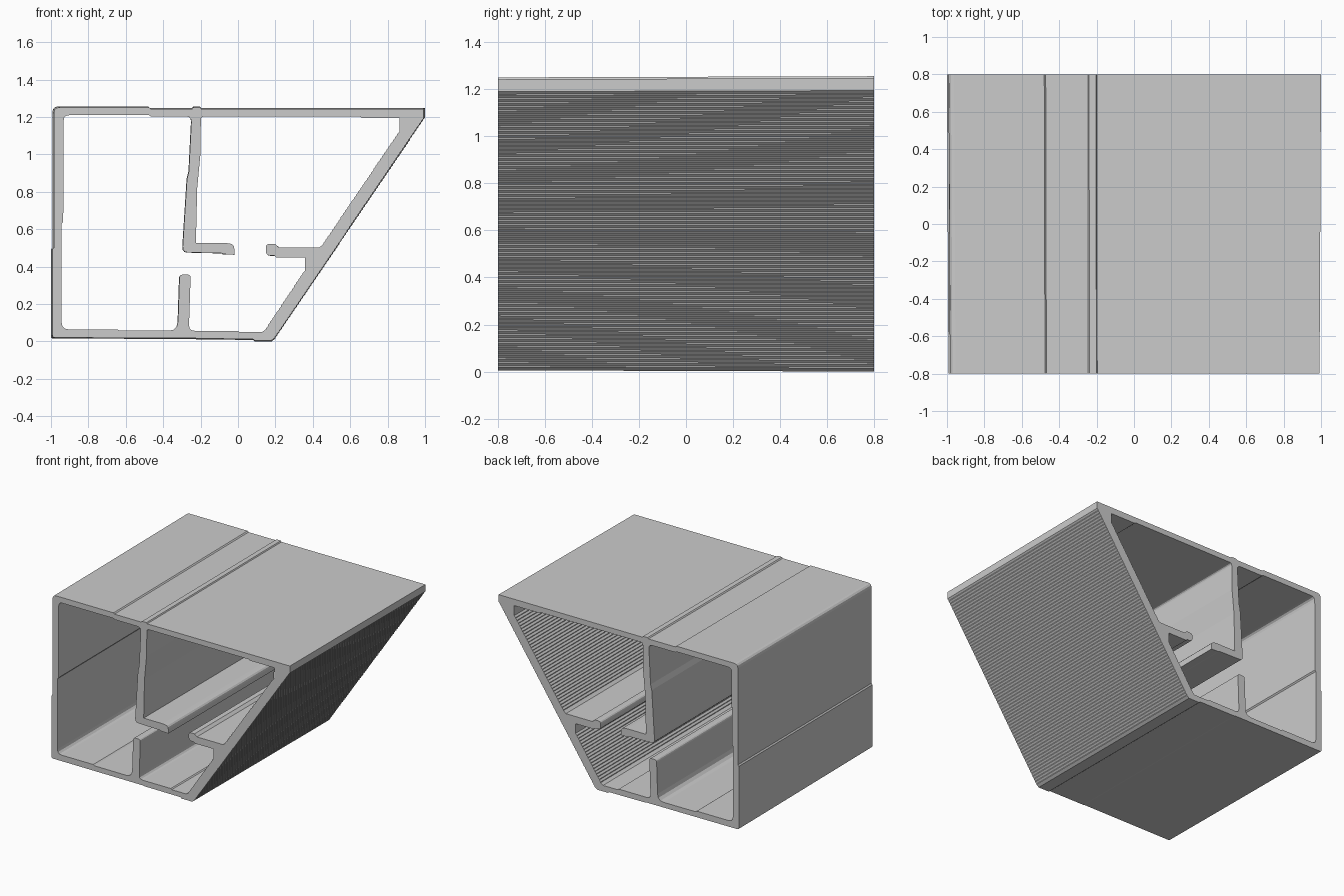
import bpy, bmesh
from mathutils import Vector

if "Cube" in bpy.data.objects:
    bpy.data.objects.remove(bpy.data.objects["Cube"])

HALF_LENGTH = 0.8
FRONT_SCALE = 0.992          # the front end is very slightly smaller
CENTRE = Vector((0, 0.628))


def rounded(corners, segments=3):
    """Corners (x, z[, radius]) -> points, with filleted corners."""
    pts, out = [Vector(c[:2]) for c in corners], []
    for i, c in enumerate(corners):
        r = c[2] if len(c) > 2 else 0
        p = pts[i]
        if not r:
            out.append(p)
            continue
        a = p + (pts[i - 1] - p).normalized() * r
        b = p + (pts[(i + 1) % len(pts)] - p).normalized() * r
        for k in range(segments + 1):
            t = k / segments
            out.append(a * (1 - t) ** 2 + p * 2 * t * (1 - t) + b * t * t)
    return out


def stepped(a, b, n):
    """Fine ribs along a slope: a short rise, then a 45 degree run."""
    dx, dz = (b[0] - a[0]) / n, (b[1] - a[1]) / n
    out = []
    for i in range(n):
        x, z = a[0] + dx * i, a[1] + dz * i
        out += [(x, z), (x, z + dz - dx)]
    return out + [b]


# outer skin, counter-clockwise from the bottom left
outer = [(-1.0, 0.015, 0.012), (-0.23, 0.013), (-0.22, 0.01), (0.08, 0.008),
         (0.09, 0.0), (0.18, 0.0)]
outer += stepped((0.2, 0.015), (1.0, 1.195), 70)
outer += [(1.0, 1.248), (-0.198, 1.248), (-0.203, 1.256), (-0.24, 1.256),
          (-0.247, 1.248), (-0.472, 1.248), (-0.48, 1.256),
          (-0.992, 1.256, 0.03), (-0.992, 0.5), (-1.0, 0.49)]

# inner cavity, following each fin in turn
floor_left = [(-0.95, 0.06, 0.035), (-0.65, 0.06), (-0.64, 0.053)]
lower_fin = [(-0.325, 0.052, 0.05), (-0.315, 0.355, 0.018),
             (-0.255, 0.355, 0.018), (-0.265, 0.052, 0.03)]
floor_right = [(0.0, 0.052), (0.008, 0.045), (0.13, 0.045)]
lower_slope = stepped((0.15, 0.06), (0.36, 0.375), 18)
shelf = [(0.36, 0.448), (0.205, 0.448), (0.195, 0.457), (0.15, 0.457, 0.025),
         (0.15, 0.52, 0.02), (0.2, 0.52), (0.22, 0.502), (0.44, 0.502)]
upper_slope = stepped((0.46, 0.52), (0.87, 1.125), 35)
ceiling_right = [(0.87, 1.2), (0.665, 1.2), (0.657, 1.207)]
hooked_web = [(-0.2, 1.207, 0.018), (-0.203, 1.0), (-0.22, 0.82),
              (-0.227, 0.525), (-0.07, 0.525), (-0.02, 0.52, 0.025),
              (-0.02, 0.463), (-0.08, 0.465), (-0.09, 0.47),
              (-0.3, 0.475, 0.03), (-0.275, 0.87), (-0.265, 0.91),
              (-0.25, 1.207, 0.03)]
ceiling_left = [(-0.47, 1.207), (-0.48, 1.214), (-0.94, 1.214, 0.03),
                (-0.942, 0.64), (-0.95, 0.63)]
inner = (floor_left + lower_fin + floor_right + lower_slope + shelf
         + upper_slope + ceiling_right + hooked_web + ceiling_left)

# fill the ring and extrude it to the back
bm = bmesh.new()
for corners in (outer, inner):
    vs = [bm.verts.new((p.x, -HALF_LENGTH, p.y)) for p in rounded(corners)]
    for i, v in enumerate(vs):
        bm.edges.new((vs[i - 1], v))
bmesh.ops.triangle_fill(bm, edges=bm.edges[:], use_beauty=True,
                        normal=(0, -1, 0))
front = bm.verts[:]
bmesh.ops.extrude_face_region(bm, geom=bm.faces[:], use_keep_orig=True)
front_set = set(front)
for v in bm.verts:
    if v in front_set:
        q = CENTRE + (Vector((v.co.x, v.co.z)) - CENTRE) * FRONT_SCALE
        v.co.x, v.co.z = q
    else:
        v.co.y = HALF_LENGTH
bmesh.ops.recalc_face_normals(bm, faces=bm.faces[:])

mesh = bpy.data.meshes.new("extruded_frame")
bm.to_mesh(mesh)
bm.free()
bpy.context.collection.objects.link(
    bpy.data.objects.new("extruded_frame", mesh))
